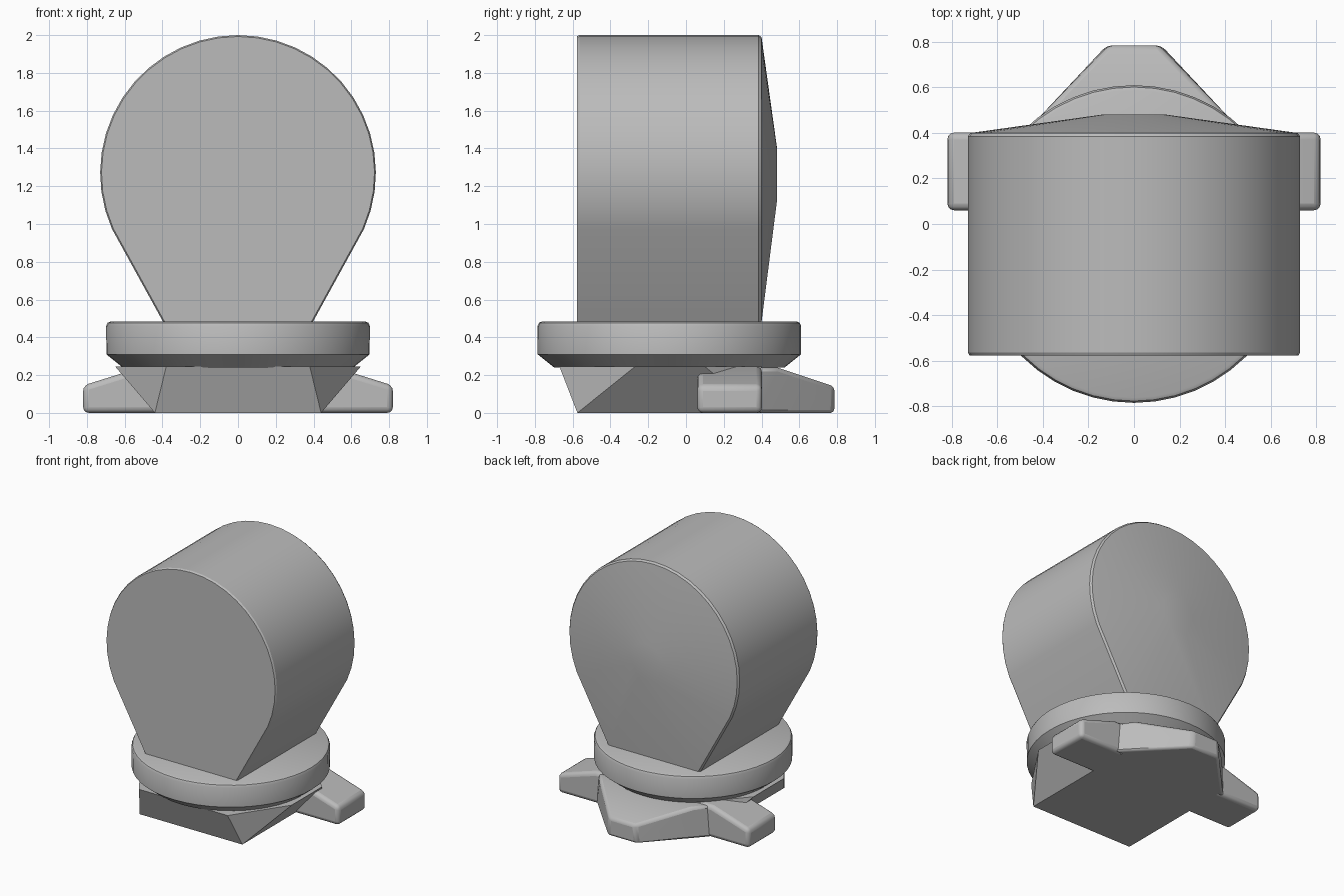
import bpy, bmesh, math

cube = bpy.data.objects.get("Cube")
if cube:
    bpy.data.objects.remove(cube, do_unlink=True)

grey = bpy.data.materials.new("plain grey")
grey.use_nodes = True
color = (0.5, 0.5, 0.5, 1)
grey.diffuse_color = color
grey.node_tree.nodes["Principled BSDF"].inputs["Base Color"].default_value = color


def finish(name, bm, bevel=0.0, segments=2, smooth=30):
    """Turn a bmesh into a shaded object with an optional bevel."""
    bmesh.ops.recalc_face_normals(bm, faces=bm.faces)
    mesh = bpy.data.meshes.new(name)
    bm.to_mesh(mesh)
    bm.free()
    mesh.materials.append(grey)
    obj = bpy.data.objects.new(name, mesh)
    bpy.context.collection.objects.link(obj)
    if bevel:
        mod = obj.modifiers.new("soft edges", "BEVEL")
        mod.width = bevel
        mod.segments = segments
        mod.limit_method = "ANGLE"
        mod.angle_limit = math.radians(35)
    bpy.ops.object.select_all(action="DESELECT")
    obj.select_set(True)
    bpy.context.view_layer.objects.active = obj
    bpy.ops.object.shade_smooth_by_angle(angle=math.radians(smooth))
    return obj


def loft(loops):
    """Skin loops with equal point counts and cap both ends."""
    bm = bmesh.new()
    rings = [[bm.verts.new(p) for p in loop] for loop in loops]
    n = len(rings[0])
    for a, b in zip(rings, rings[1:]):
        for i in range(n):
            j = (i + 1) % n
            bm.faces.new((a[i], a[j], b[j], b[i]))
    bm.faces.new(rings[0])
    bm.faces.new(rings[-1])
    return bm


def hull(points):
    bm = bmesh.new()
    for p in points:
        bm.verts.new(p)
    bmesh.ops.convex_hull(bm, input=bm.verts)
    bmesh.ops.dissolve_limit(bm, angle_limit=0.01, verts=bm.verts, edges=bm.edges)
    return bm


def mirrored(points):
    return [(s * x, y, z) for x, y, z in points for s in (1, -1)]


# Head: teardrop outline run front to back, with a shallow cone at the back
mid, radius, steps = 1.27, 0.73, 28
outline = [(0.39, 0.47)]
for i in range(steps + 1):
    a = math.radians(-24 + 228 * i / steps)
    outline.append((radius * math.cos(a), mid + radius * math.sin(a)))
outline.append((-0.39, 0.47))


def section(y, scale=1.0):
    return [(x * scale, y, mid + (z - mid) * scale) for x, z in outline]


finish("head", loft([section(-0.578, 0.99), section(-0.565), section(0.385),
                     section(0.4, 0.985), section(0.482, 0.18)]), smooth=25)


# Collar: thick round plate with a chamfered underside
def ring(r, z, n=48):
    return [(r * math.cos(math.tau * i / n), -0.088 + r * math.sin(math.tau * i / n), z)
            for i in range(n)]


finish("collar", loft([ring(0.61, 0.24), ring(0.697, 0.31), ring(0.698, 0.46),
                       ring(0.69, 0.477), ring(0.675, 0.484)]))

# Base: rectangular foot flaring into an eight sided top
finish("base_block", hull(mirrored([
    (0.44, -0.575, 0), (0.44, 0.4, 0),
    (0.38, -0.67, 0.245), (0.65, -0.27, 0.245),
    (0.65, 0.1, 0.245), (0.38, 0.4, 0.245)])), smooth=15)

# Side feet: blocks with tops sloping down outwards
for side, s in (("left", 1), ("right", -1)):
    points = [(s * x, y, z) for x, z in ((0.3, 0), (0.82, 0), (0.82, 0.145), (0.5, 0.245), (0.3, 0.245))
              for y in (0.06, 0.402)]
    finish(side + "_foot", hull(points), bevel=0.03, segments=3)

# Back foot: wedge narrowing to a blunt tip
finish("back_foot", hull(mirrored([
    (0.5, 0.38, 0), (0.12, 0.785, 0), (0.11, 0.785, 0.14),
    (0.4, 0.485, 0.24), (0.48, 0.38, 0.24)])), bevel=0.02)
